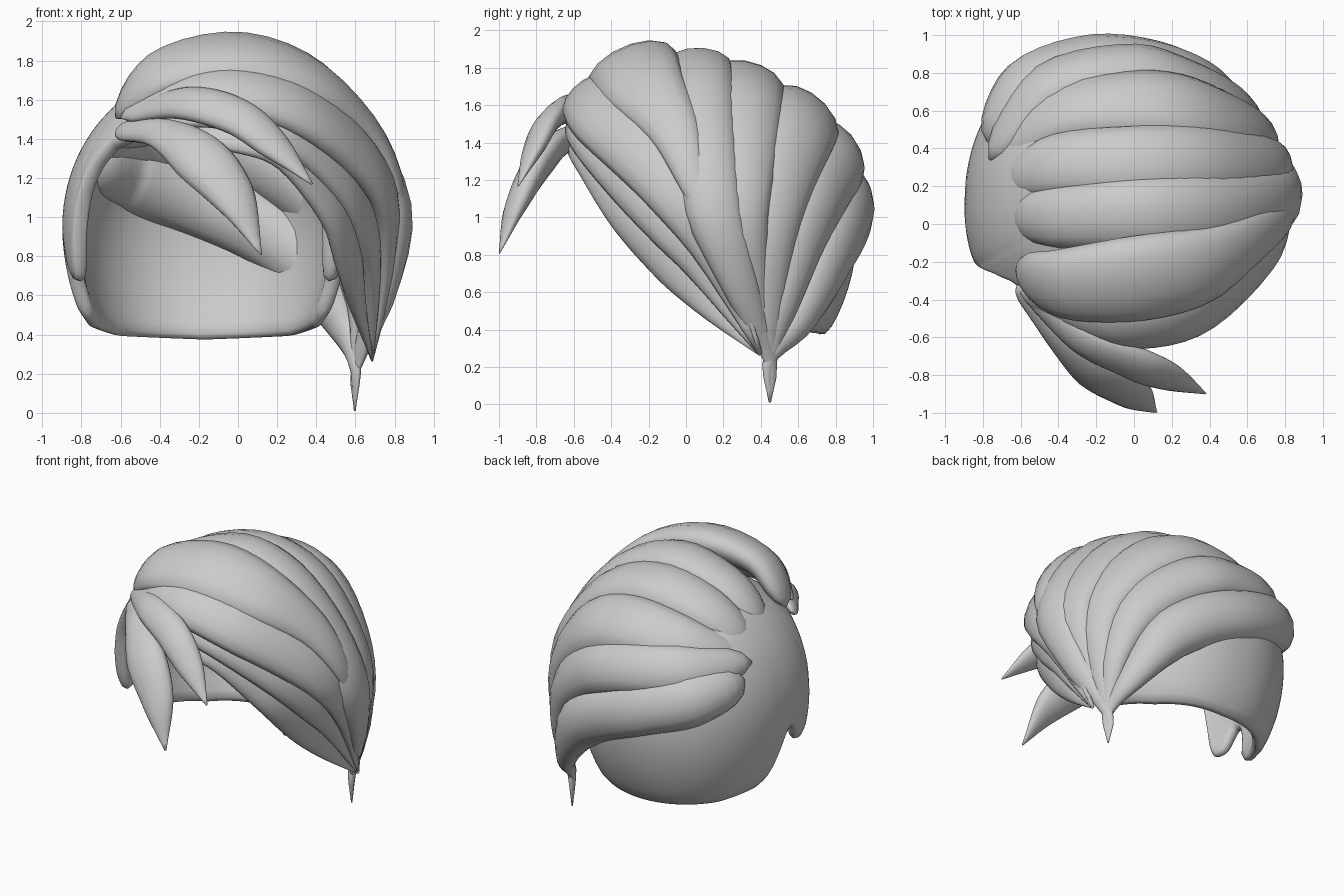
import bpy, bmesh, math
from mathutils import Vector

cube = bpy.data.objects.get("Cube")
if cube:
    bpy.data.objects.remove(cube, do_unlink=True)

mat = bpy.data.materials.new("light_grey_hair")
mat.use_nodes = True
mat.diffuse_color = (0.6, 0.6, 0.6, 1)
mat.node_tree.nodes["Principled BSDF"].inputs["Base Color"].default_value = mat.diffuse_color


def make_object(name, bm):
    bmesh.ops.recalc_face_normals(bm, faces=bm.faces)
    for face in bm.faces:
        face.smooth = True
    mesh = bpy.data.meshes.new(name)
    bm.to_mesh(mesh)
    bm.free()
    mesh.materials.append(mat)
    obj = bpy.data.objects.new(name, mesh)
    bpy.context.collection.objects.link(obj)
    return obj


def spline(keys, s):
    """Catmull-Rom through the key vectors, s in 0..1."""
    f = s * (len(keys) - 1)
    i = min(int(f), len(keys) - 2)
    u = f - i
    b, c = keys[i], keys[i + 1]
    a = keys[i - 1] if i else b * 2 - c
    d = keys[i + 2] if i + 2 < len(keys) else c * 2 - b
    return (b * 2 + (c - a) * u + (a * 2 - b * 5 + c * 4 - d) * u * u
            + (b * 3 - a - c * 3 + d) * u ** 3) / 2


def strand(name, keys, centre=(-0.1, 0.1, 0.9), depth=0.55, steps=30, sides=14):
    """Tapered lock lying on the head; keys are x, y, z, half width on its outer face."""
    keys = [Vector(k) for k in keys]
    centre = Vector(centre)
    bm = bmesh.new()
    rings = []
    for j in range(steps + 1):
        s = (j / steps) ** 1.2
        k = spline(keys, s)
        p = k.xyz
        along = spline(keys, min(1, s + 0.01)).xyz - spline(keys, max(0, s - 0.01)).xyz
        along.normalize()
        out = p - centre
        out.z = max(out.z, -0.1)
        out = (out - along * out.dot(along)).normalized()
        side = out.cross(along)
        # rounded root
        r = min(1, s / 0.06)
        w = max(k.w, 0.004) * max(0.1, math.sqrt(1 - (1 - r) ** 2))
        h = w * depth
        mid = p - out * max(k.w, 0.004) * depth
        ring = []
        for i in range(sides):
            a = math.tau * i / sides
            ring.append(bm.verts.new(mid + side * w * 1.12 * math.cos(a) + out * h * math.sin(a)))
        rings.append(ring)
    for r0, r1 in zip(rings, rings[1:]):
        for i in range(sides):
            n = (i + 1) % sides
            bm.faces.new((r0[i], r0[n], r1[n], r1[i]))
    bm.faces.new(rings[0])
    bm.faces.new(rings[-1])
    return make_object(name, bm)


# Scalp cap: rim height by angle away from the back (degrees)
RIM = [(0, 0.35), (50, 0.37), (76, 0.42), (83, 0.48), (87, 0.66), (90, 0.79), (95, 0.82),
       (99, 0.7), (102, 0.66), (108, 0.66), (111, 0.74), (115, 1.1), (120, 1.26),
       (128, 1.37), (140, 1.42), (180, 1.45)]


def rim_height(angle):
    for (a0, z0), (a1, z1) in zip(RIM, RIM[1:]):
        if angle <= a1:
            return z0 + (z1 - z0) * (angle - a0) / (a1 - a0)


def signed_power(v, e):
    return math.copysign(abs(v) ** e, v)


bm = bmesh.new()
columns, rows = 160, 14
top = bm.verts.new((-0.17, 0.1, 1.75))
grid = []
for c in range(columns):
    a = math.tau * c / columns
    deg = math.degrees(a)
    dz = rim_height(min(deg, 360 - deg)) - 0.95
    end = math.acos(max(-1, min(1, dz / (0.8 if dz > 0 else 0.97))))
    col = []
    for r in range(1, rows + 1):
        t = end * r / rows
        rad = math.sin(t)
        depth = 0.82 if math.cos(a) > 0 else 0.75
        col.append(bm.verts.new((-0.17 + 0.73 * rad * signed_power(math.sin(a), 0.92),
                                 0.1 + depth * rad * signed_power(math.cos(a), 0.92),
                                 0.95 + math.cos(t) * (0.8 if t < math.pi / 2 else 0.97))))
    grid.append(col)
for c in range(columns):
    p, q = grid[c], grid[(c + 1) % columns]
    bm.faces.new((top, p[0], q[0]))
    for r in range(rows - 1):
        bm.faces.new((p[r], p[r + 1], q[r + 1], q[r]))
cap = make_object("scalp_cap", bm)
if cap.data.polygons[0].normal.z < 0:
    cap.data.flip_normals()
shell = cap.modifiers.new("thickness", "SOLIDIFY")
shell.thickness = 0.08
shell.offset = -1
rounding = cap.modifiers.new("round_rim", "SUBSURF")
rounding.levels = rounding.render_levels = 1

# Locks swept from the parting over the head to the gathered tips
FRONT_TIP = (0.69, 0.4, 0.27, 0.01)
BACK_TIP = [(0.625, 0.46, 0.24, 0.035), (0.6, 0.45, 0.01, 0.005)]

strand("lower_front_lock", [(-0.35, -0.53, 1.43, 0.05), (0, -0.6, 1.43, 0.08),
       (0.27, -0.55, 1.34, 0.09), (0.53, -0.36, 1.06, 0.11), (0.62, -0.14, 0.8, 0.11),
       (0.65, 0.08, 0.58, 0.08), FRONT_TIP])
strand("middle_front_lock", [(-0.5, -0.46, 1.5, 0.06), (-0.25, -0.56, 1.56, 0.08),
       (0, -0.6, 1.56, 0.1), (0.3, -0.54, 1.47, 0.12), (0.59, -0.32, 1.22, 0.13),
       (0.71, -0.09, 0.96, 0.12), (0.73, 0.12, 0.71, 0.09), FRONT_TIP])
strand("upper_front_lock", [(-0.62, -0.38, 1.53, 0.06), (-0.3, -0.52, 1.69, 0.1),
       (0, -0.58, 1.71, 0.14), (0.35, -0.5, 1.62, 0.17), (0.64, -0.27, 1.42, 0.18),
       (0.81, -0.06, 1.14, 0.14), (0.81, 0.16, 0.81, 0.1), FRONT_TIP])
strand("front_crown_lock", [(-0.67, -0.27, 1.54, 0.11), (-0.43, -0.36, 1.81, 0.18),
       (0, -0.34, 1.91, 0.22), (0.4, -0.26, 1.79, 0.2), (0.69, -0.08, 1.52, 0.13),
       (0.84, 0.03, 1.21, 0.07), (0.84, 0.15, 0.9, 0.035), (0.77, 0.3, 0.58, 0.015),
       FRONT_TIP], depth=0.55)
strand("middle_crown_lock", [(-0.69, 0.03, 1.53, 0.11), (-0.43, 0.03, 1.78, 0.15),
       (0, 0.05, 1.91, 0.17), (0.4, 0.06, 1.78, 0.18), (0.72, 0.1, 1.45, 0.16),
       (0.89, 0.16, 1.04, 0.14), (0.81, 0.31, 0.62, 0.09), *BACK_TIP], depth=0.65)
strand("rear_crown_lock", [(-0.72, 0.25, 1.49, 0.11), (-0.43, 0.34, 1.73, 0.16),
       (0, 0.36, 1.83, 0.18), (0.4, 0.36, 1.7, 0.18), (0.7, 0.34, 1.37, 0.16),
       (0.84, 0.33, 1.0, 0.12), (0.75, 0.38, 0.58, 0.08), *BACK_TIP], depth=0.65)
strand("upper_back_lock", [(-0.74, 0.37, 1.43, 0.09), (-0.43, 0.64, 1.58, 0.16),
       (0, 0.71, 1.64, 0.19), (0.35, 0.67, 1.54, 0.2), (0.63, 0.57, 1.25, 0.17),
       (0.75, 0.5, 0.9, 0.12), (0.7, 0.47, 0.5, 0.07), *BACK_TIP], depth=0.65)
strand("middle_back_lock", [(-0.81, 0.37, 1.41, 0.09), (-0.5, 0.8, 1.44, 0.15),
       (0, 0.92, 1.38, 0.16), (0.35, 0.83, 1.22, 0.17), (0.59, 0.7, 0.94, 0.14),
       (0.67, 0.57, 0.57, 0.08), *BACK_TIP], depth=0.75)
strand("lower_back_lock", [(-0.84, 0.46, 1.32, 0.12), (-0.64, 0.84, 1.26, 0.17),
       (-0.25, 0.995, 1.13, 0.17), (0.13, 0.97, 0.97, 0.17), (0.43, 0.84, 0.74, 0.15),
       (0.59, 0.64, 0.43, 0.08), *BACK_TIP], depth=0.85)

# Loose fringe locks falling over the face
strand("long_fringe", [(-0.64, -0.34, 1.46, 0.05), (-0.42, -0.63, 1.46, 0.08),
       (-0.2, -0.84, 1.34, 0.13), (0, -0.95, 1.11, 0.1), (0.12, -1, 0.81, 0.005)],
       centre=(-0.4, -0.1, 1.2), depth=0.6)
strand("short_fringe", [(-0.6, -0.36, 1.54, 0.05), (-0.3, -0.64, 1.62, 0.09),
       (0, -0.78, 1.55, 0.1), (0.2, -0.85, 1.39, 0.08), (0.38, -0.9, 1.17, 0.005)],
       centre=(-0.3, -0.1, 1.2), depth=0.6)
